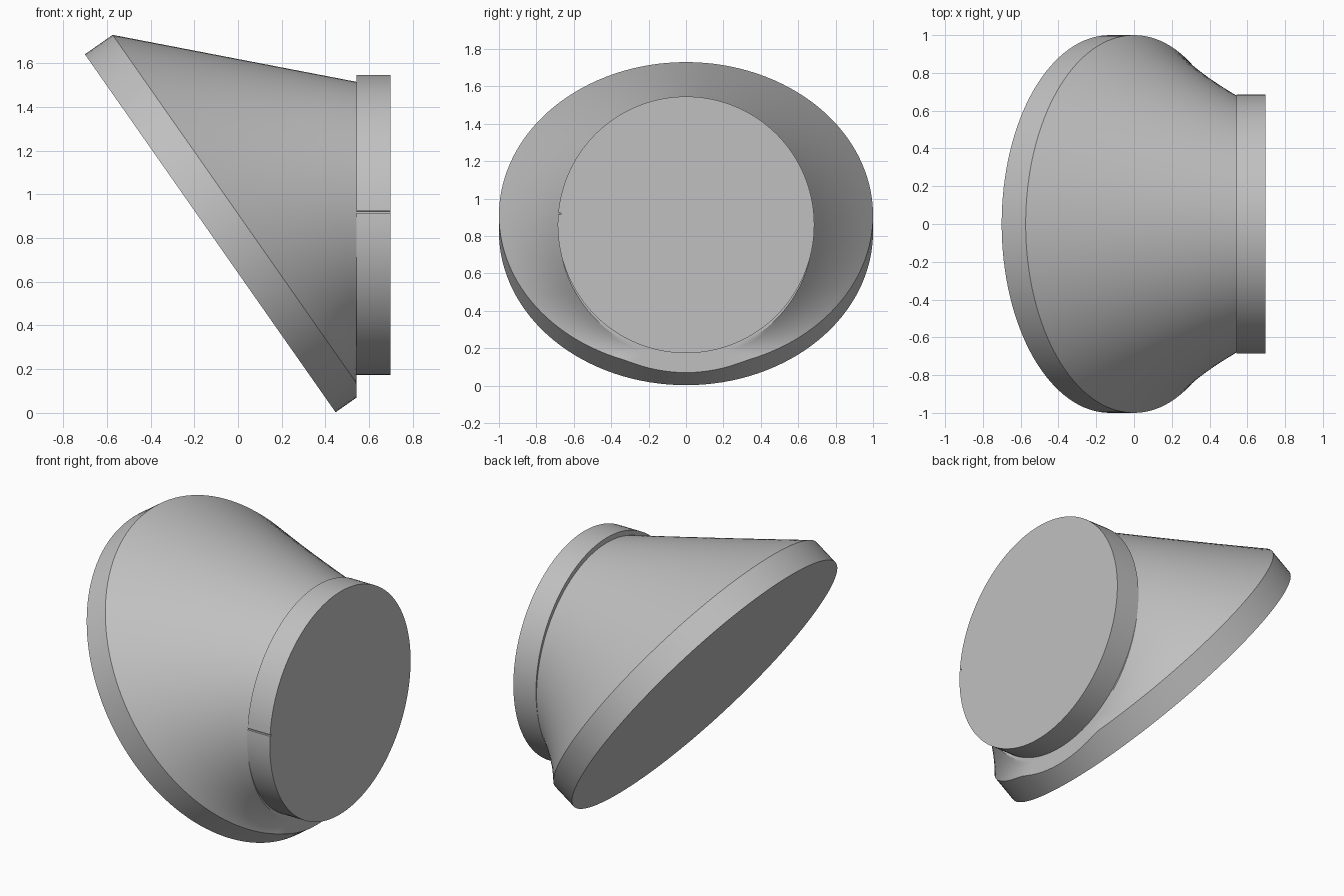
import bpy, bmesh
from math import sin, cos, pi, radians
from mathutils import Vector

cube = bpy.data.objects.get("Cube")
if cube:
    bpy.data.objects.remove(cube, do_unlink=True)

grey = bpy.data.materials.new("plain grey")
grey.use_nodes = True
grey.diffuse_color = (0.53, 0.53, 0.53, 1)
grey.node_tree.nodes["Principled BSDF"].inputs["Base Color"].default_value = grey.diffuse_color

SIDES = 128
JOIN_X = 0.543                    # plane where body and end disc meet
tilt = radians(55)
axis = Vector((sin(tilt), 0, cos(tilt)))     # axis of the tilted rim
slope = Vector((-cos(tilt), 0, sin(tilt)))   # uphill direction in the rim
side = Vector((0, 1, 0))
up = Vector((0, 0, 1))


def ring(centre, radius, upward, angles):
    return [Vector(centre) + radius * (cos(a) * upward + sin(a) * side) for a in angles]


def skin(name, rings):
    """Join rings of points into a closed solid."""
    bm = bmesh.new()
    loops = [[bm.verts.new(p) for p in r] for r in rings]
    n = len(loops[0])
    for low, high in zip(loops, loops[1:]):
        for i in range(n):
            j = (i + 1) % n
            bm.faces.new((low[i], low[j], high[j], high[i]))
    bm.faces.new(loops[0][::-1])
    bm.faces.new(loops[-1])
    bmesh.ops.recalc_face_normals(bm, faces=bm.faces)
    mesh = bpy.data.meshes.new(name)
    bm.to_mesh(mesh)
    bm.free()
    mesh.materials.append(grey)
    obj = bpy.data.objects.new(name, mesh)
    bpy.context.collection.objects.link(obj)
    bpy.ops.object.select_all(action='DESELECT')
    obj.select_set(True)
    bpy.context.view_layer.objects.active = obj
    bpy.ops.object.shade_smooth_by_angle(angle=radians(25))
    return obj


angles = [2 * pi * i / SIDES for i in range(SIDES)]

# Tilted rim lofted to an upright circle; the rim's low tip is trimmed flat
base = Vector((-0.127, 0, 0.822))
rim_low = ring(base, 1, slope, angles)
rim_high = ring(base + axis * 0.155, 1, slope, angles)
rim_high = [p - axis * max(0, (p.x - JOIN_X) / axis.x) for p in rim_high]
mouth = ring((JOIN_X, 0, 0.835), 0.68, up, angles)
loft = [[a.lerp(b, t / 8) for a, b in zip(rim_high, mouth)] for t in range(9)]
skin("tapered_body", [rim_low] + loft)

# Upright end disc with one narrow seam on the front side
seam = 2 * pi - radians(85)
half = 0.007
edge = [a for a in angles if abs(a - seam) > 0.02]
edge = sorted(edge + [seam - half, seam + half])
gap = [seam - half * 0.9, seam + half * 0.9]


def disc_ring(x):
    outer = ring((x, 0, 0.86), 0.686, up, edge)
    cut = edge.index(seam + half)
    return outer[:cut] + ring((x, 0, 0.86), 0.672, up, gap) + outer[cut:]


skin("end_disc", [disc_ring(JOIN_X), disc_ring(0.697)])
